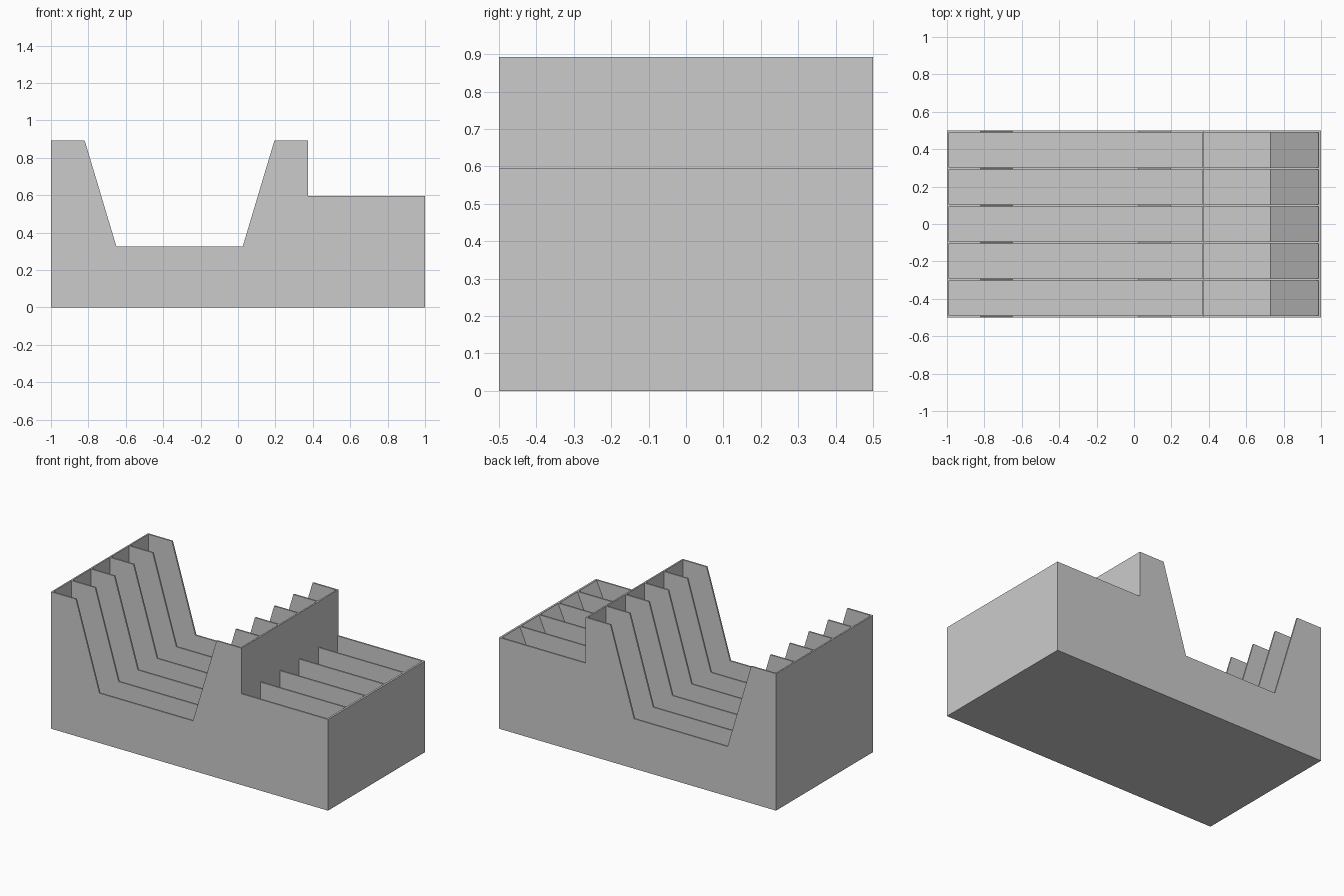
import bpy
import bmesh

if "Cube" in bpy.data.objects:
    bpy.data.objects.remove(bpy.data.objects["Cube"])

WALL = 0.01        # wall and divider thickness
FLOOR = 0.01       # floor thickness
CELLS = 5
CELL_W = (1.0 - (CELLS + 1) * WALL) / CELLS

grey = bpy.data.materials.new("light_grey")
grey.diffuse_color = (0.6, 0.6, 0.6, 1.0)
grey.use_nodes = True
grey.node_tree.nodes["Principled BSDF"].inputs["Base Color"].default_value = grey.diffuse_color


def add_prism(bm, profile, y0, y1):
    """Extrude an x-z outline from y0 to y1."""
    face = bm.faces.new([bm.verts.new((x, y0, z)) for x, z in profile])
    ext = bmesh.ops.extrude_face_region(bm, geom=[face])
    verts = [g for g in ext["geom"] if isinstance(g, bmesh.types.BMVert)]
    bmesh.ops.translate(bm, verts=verts, vec=(0, y1 - y0, 0))


def make_object(name, bm):
    bmesh.ops.recalc_face_normals(bm, faces=bm.faces[:])
    mesh = bpy.data.meshes.new(name)
    bm.to_mesh(mesh)
    bm.free()
    mesh.materials.append(grey)
    obj = bpy.data.objects.new(name, mesh)
    bpy.context.collection.objects.link(obj)
    return obj


# Organizer body: side outline with the wide dip and the lower front shelf
outline = [(-1, 0), (1, 0), (1, 0.595), (0.375, 0.595), (0.375, 0.893),
           (0.195, 0.893), (0.025, 0.325), (-0.65, 0.325),
           (-0.82, 0.893), (-1, 0.893)]
bm = bmesh.new()
add_prism(bm, outline, -0.5, 0.5)
body = make_object("organizer_body", bm)

# Compartments: long box pockets and short pockets with a sloped end
long_pocket = [(-0.99, FLOOR), (0.365, FLOOR), (0.365, 1.1), (-0.99, 1.1)]
short_pocket = [(0.375, FLOOR), (0.73, FLOOR), (0.987, 0.59),
                (0.987, 0.8), (0.375, 0.8)]
bm = bmesh.new()
for i in range(CELLS):
    y0 = -0.5 + WALL + i * (CELL_W + WALL)
    add_prism(bm, long_pocket, y0, y0 + CELL_W)
    add_prism(bm, short_pocket, y0, y0 + CELL_W)
cutter = make_object("compartment_cutter", bm)
cutter.hide_render = True

# Cut the compartments, then drop the cutter
cut = body.modifiers.new("compartments", 'BOOLEAN')
cut.operation = 'DIFFERENCE'
cut.solver = 'EXACT'
cut.object = cutter
bpy.context.view_layer.objects.active = body
body.select_set(True)
bpy.ops.object.modifier_apply(modifier=cut.name)
bpy.data.objects.remove(cutter)
